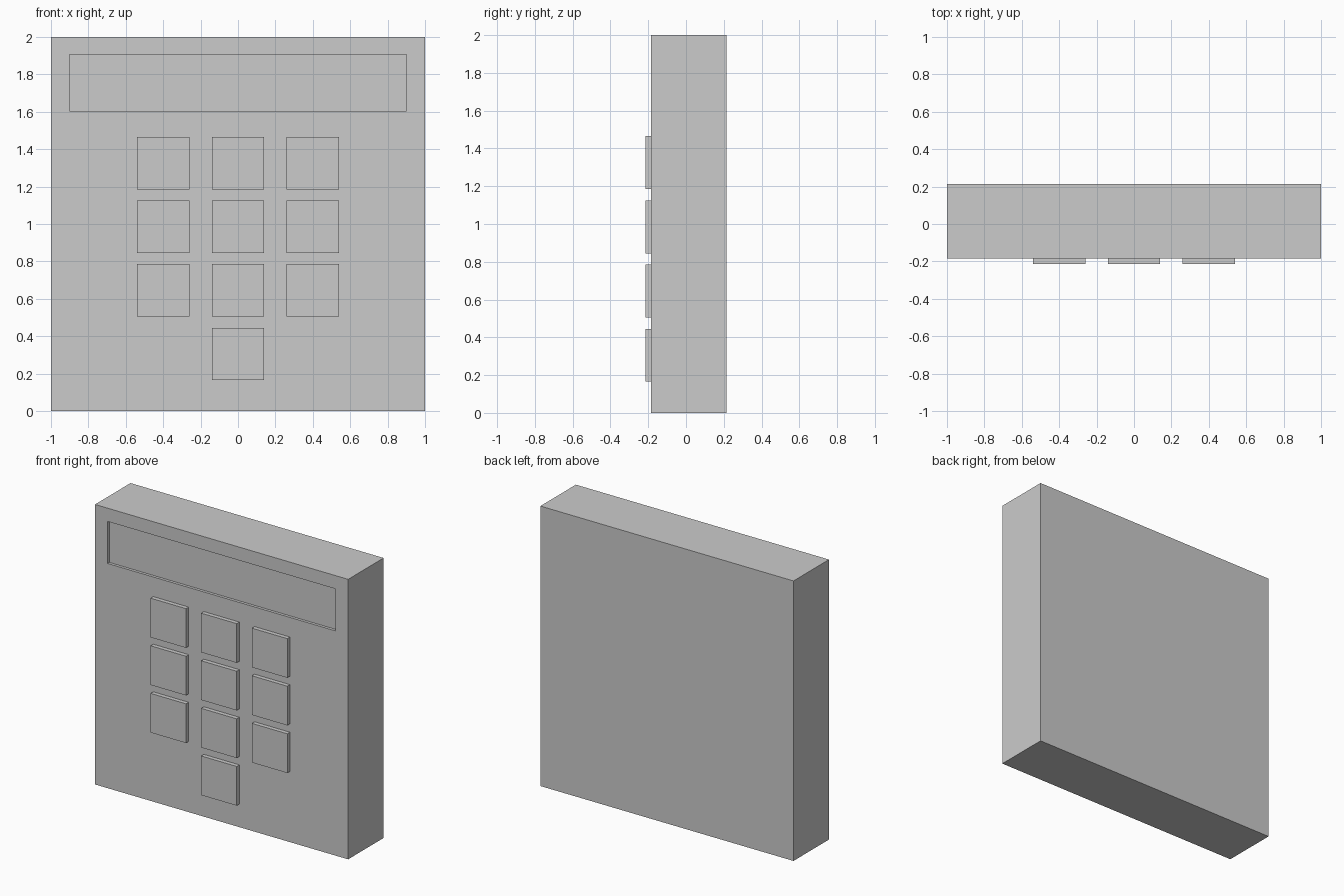
import bpy

if "Cube" in bpy.data.objects:
    bpy.data.objects.remove(bpy.data.objects["Cube"])

FRONT = -0.185   # y of the front face of the housing


def box(name, x, y, z):
    """Box spanning the given (min, max) ranges."""
    spans = (x, y, z)
    bpy.ops.mesh.primitive_cube_add(size=1, location=[(a + b) / 2 for a, b in spans])
    obj = bpy.context.object
    obj.name = name
    obj.scale = [b - a for a, b in spans]
    bpy.ops.object.transform_apply(location=False, rotation=False, scale=True)
    return obj


# Housing slab
housing = box("housing", (-1, 1), (FRONT, 0.215), (0, 2))

# Shallow display window cut into the housing
cutter = box("display_cutter", (-0.9, 0.9), (FRONT - 0.1, FRONT + 0.02), (1.605, 1.905))
cutter.hide_render = True
cutter.hide_set(True)
cut = housing.modifiers.new("display_recess", 'BOOLEAN')
cut.operation = 'DIFFERENCE'
cut.solver = 'EXACT'
cut.object = cutter

# Keypad: three full rows and a single key at the bottom
HALF = 0.14
for row in range(4):
    z = 1.325 - 0.34 * row
    for col in ((-1, 0, 1) if row < 3 else (0,)):
        x = 0.4 * col
        box(f"key_row{row + 1}_col{col + 2}",
            (x - HALF, x + HALF), (-0.215, FRONT), (z - HALF, z + HALF))
